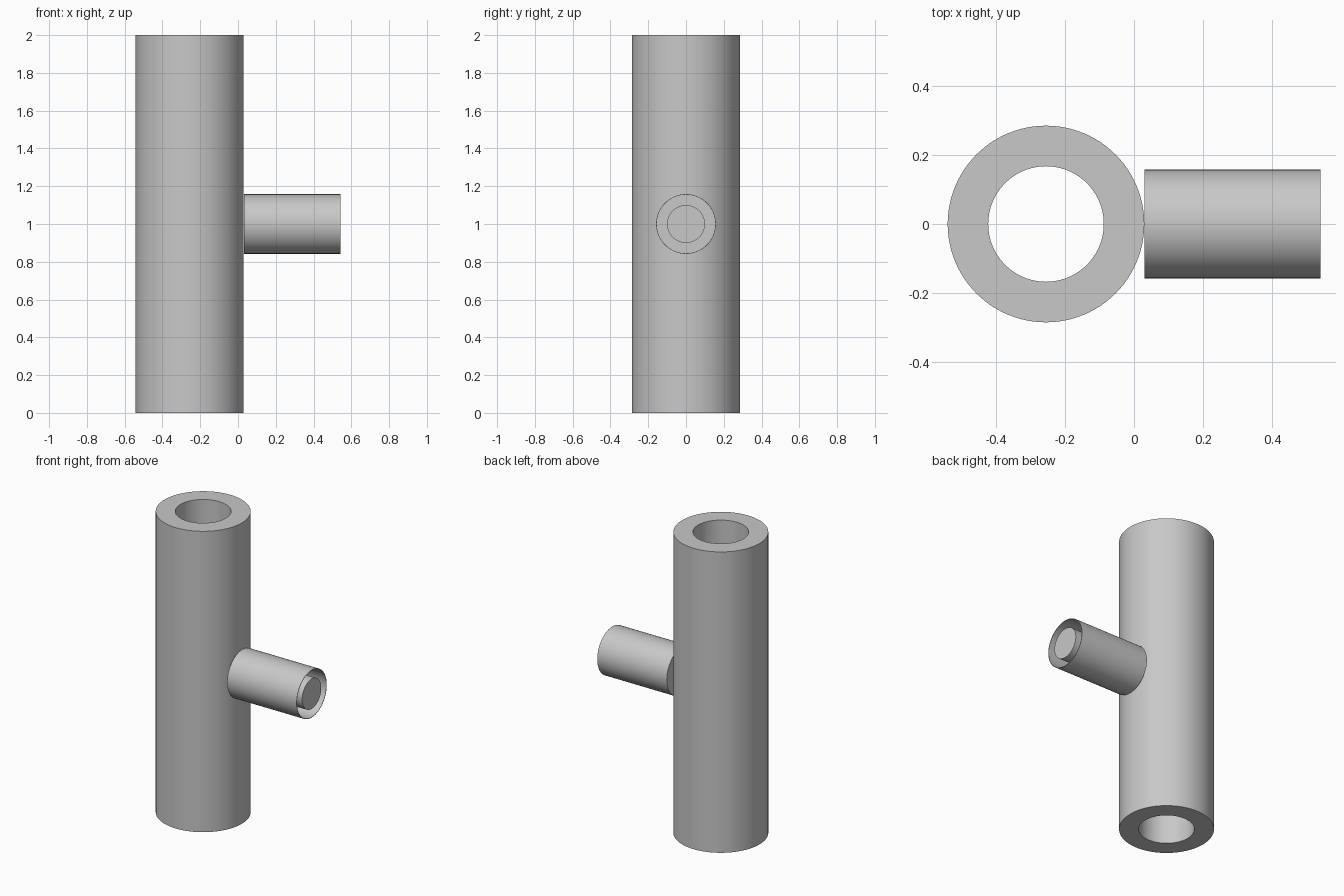
import bpy
import bmesh
import math
from mathutils import Vector

default_cube = bpy.data.objects.get("Cube")
if default_cube:
    bpy.data.objects.remove(default_cube, do_unlink=True)

GREY = (0.58, 0.58, 0.58, 1.0)
grey = bpy.data.materials.new("plain_grey")
grey.use_nodes = True
grey.diffuse_color = GREY
grey.node_tree.nodes["Principled BSDF"].inputs["Base Color"].default_value = GREY


def lathe(name, profile, location, rotation=(0, 0, 0), closed=False, sides=96):
    """Revolve a (radius, height) profile around local z."""
    bm = bmesh.new()
    verts = [bm.verts.new((r, 0, h)) for r, h in profile]
    edges = [bm.edges.new(pair) for pair in zip(verts, verts[1:])]
    if closed:
        edges.append(bm.edges.new((verts[-1], verts[0])))
    bmesh.ops.spin(bm, geom=verts + edges, cent=Vector(), axis=(0, 0, 1),
                   angle=math.tau, steps=sides)
    bmesh.ops.remove_doubles(bm, verts=bm.verts[:], dist=0.0001)
    bmesh.ops.recalc_face_normals(bm, faces=bm.faces[:])
    mesh = bpy.data.meshes.new(name)
    bm.to_mesh(mesh)
    bm.free()
    mesh.materials.append(grey)
    obj = bpy.data.objects.new(name, mesh)
    obj.location = location
    obj.rotation_euler = rotation
    bpy.context.collection.objects.link(obj)
    bpy.ops.object.select_all(action="DESELECT")
    obj.select_set(True)
    bpy.context.view_layer.objects.active = obj
    bpy.ops.object.shade_smooth_by_angle(angle=math.radians(30))
    return obj


# Upright thick-walled pipe, open at both ends
OUTER, BORE, HEIGHT = 0.286, 0.168, 2.0
lathe("main_pipe",
      [(BORE, 0), (OUTER, 0), (OUTER, HEIGHT), (BORE, HEIGHT)],
      (-0.256, 0, 0), closed=True)

# Side branch along +x: thin cup with its floor against the pipe
BRANCH, CORE, LENGTH, WALL = 0.158, 0.1, 0.511, 0.003
base, along_x = (0.031, 0, 1.0), (0, math.pi / 2, 0)
lathe("branch_sleeve",
      [(0, 0), (BRANCH, 0), (BRANCH, LENGTH), (BRANCH - WALL, LENGTH),
       (BRANCH - WALL, WALL), (0, WALL)],
      base, along_x)

# Solid core inside the sleeve, flush with its open end
lathe("branch_core",
      [(0, WALL), (CORE, WALL), (CORE, LENGTH), (0, LENGTH)],
      base, along_x)
